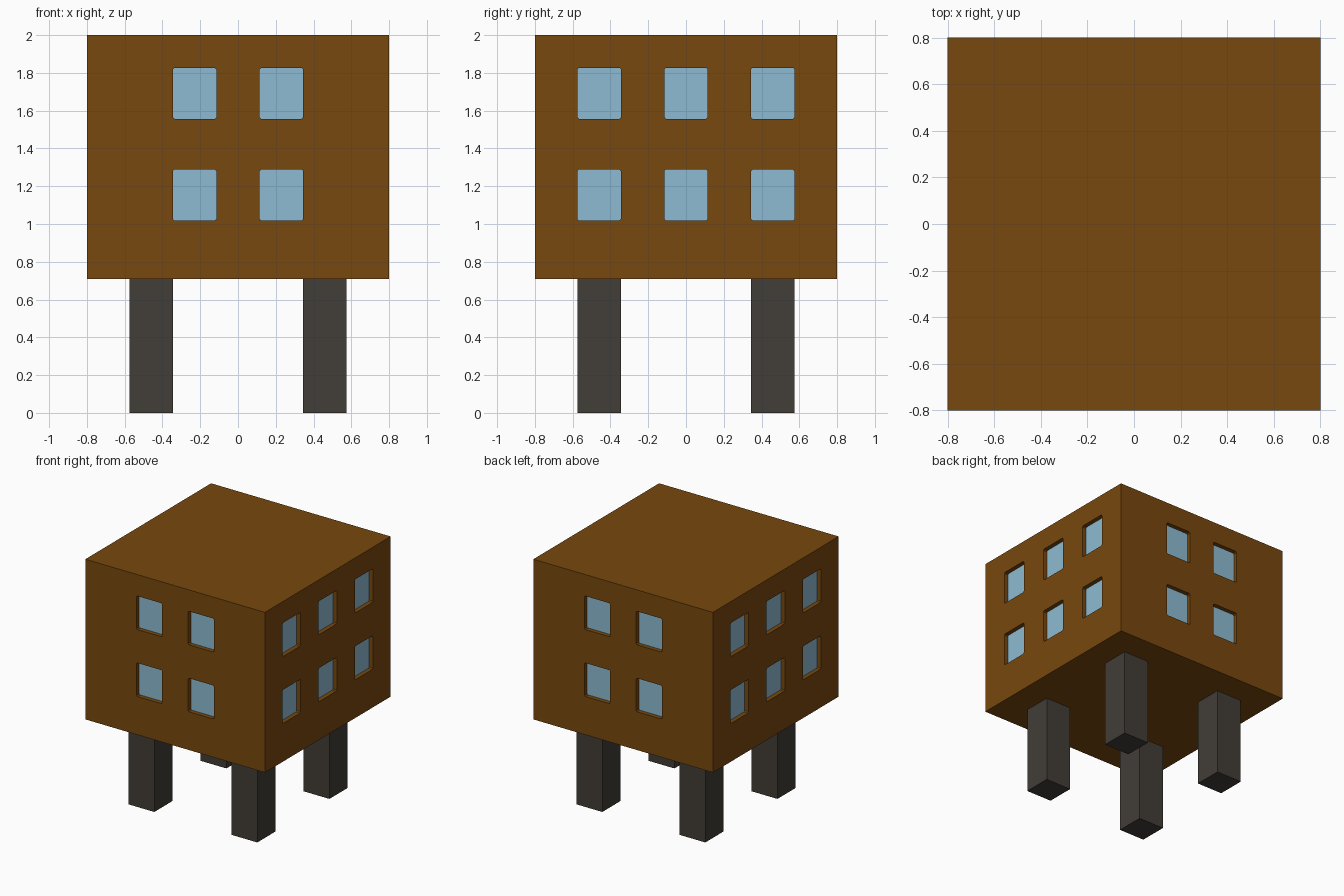
import bpy, bmesh, math
from mathutils import Matrix

if "Cube" in bpy.data.objects:
    bpy.data.objects.remove(bpy.data.objects["Cube"])

HALF, Z0, Z1 = 0.8, 0.71, 2.0      # body half width, underside, roof
DEPTH = 0.035                      # window recess
WIN_W, WIN_H, CHAMFER = 0.23, 0.27, 0.008


def material(name, rgb):
    m = bpy.data.materials.new(name)
    m.diffuse_color = (*rgb, 1)
    m.use_nodes = True
    m.node_tree.nodes["Principled BSDF"].inputs["Base Color"].default_value = m.diffuse_color
    return m


brown = material("brown wall", (0.188, 0.065, 0.0044))
glass = material("blue glass", (0.27, 0.497, 0.645))
dark = material("dark timber", (0.054, 0.047, 0.038))


def mesh_object(name, bm, *mats):
    bmesh.ops.recalc_face_normals(bm, faces=bm.faces[:])
    me = bpy.data.meshes.new(name)
    bm.to_mesh(me)
    bm.free()
    for m in mats:
        me.materials.append(m)
    ob = bpy.data.objects.new(name, me)
    bpy.context.collection.objects.link(ob)
    return ob


def box(name, x, y, z0, z1, half, mat):
    bm = bmesh.new()
    bmesh.ops.create_cube(bm, size=1, matrix=Matrix.Translation((x, y, (z0 + z1) / 2))
                          @ Matrix.Diagonal((2 * half, 2 * half, z1 - z0, 1)))
    return mesh_object(name, bm, mat)


# Window cutter: clipped-corner prism facing -y, turned to its wall
def add_window(bm, u, z, angle):
    a, b, c = WIN_W / 2, WIN_H / 2, CHAMFER
    pts = [(a - c, b), (a, b - c), (a, c - b), (a - c, -b),
           (c - a, -b), (-a, c - b), (-a, b - c), (c - a, b)]
    rot = Matrix.Rotation(angle, 3, 'Z')
    inner, outer = [[bm.verts.new(rot @ Matrix.Translation((u, y, z)).to_translation()
                                  + rot @ Matrix.Translation((p, 0, q)).to_translation())
                     for p, q in pts] for y in (DEPTH - HALF, -HALF - 0.1)]
    bm.faces.new(inner)
    bm.faces.new(outer)
    for i in range(8):
        j = (i + 1) % 8
        bm.faces.new((inner[i], inner[j], outer[j], outer[i]))


cut = bmesh.new()
for side in range(4):
    columns = (-0.46, 0, 0.46) if side % 2 else (-0.23, 0.23)
    for u in columns:
        for z in (1.153, 1.692):
            add_window(cut, u, z, side * math.pi / 2)
cutter = mesh_object("window_cutter", cut, brown)
cutter.hide_render = True

# Body with recessed windows
body = box("house_body", 0, 0, Z0, Z1, HALF, brown)
mod = body.modifiers.new("windows", 'BOOLEAN')
mod.object, mod.operation, mod.solver = cutter, 'DIFFERENCE', 'EXACT'
bpy.context.view_layer.objects.active = body
bpy.ops.object.modifier_apply(modifier=mod.name)
bpy.data.objects.remove(cutter)

# Glass on the faces lying at the recess depth
body.data.materials.clear()
body.data.materials.append(brown)
body.data.materials.append(glass)
for p in body.data.polygons:
    d = p.normal.x * p.center.x + p.normal.y * p.center.y
    p.material_index = int(abs(d - (HALF - DEPTH)) < 0.01)

# Four legs
for sx, xn in ((-1, "left"), (1, "right")):
    for sy, yn in ((-1, "front"), (1, "back")):
        box(f"{yn}_{xn}_leg", sx * 0.459, sy * 0.459, 0, Z0, 0.115, dark)
